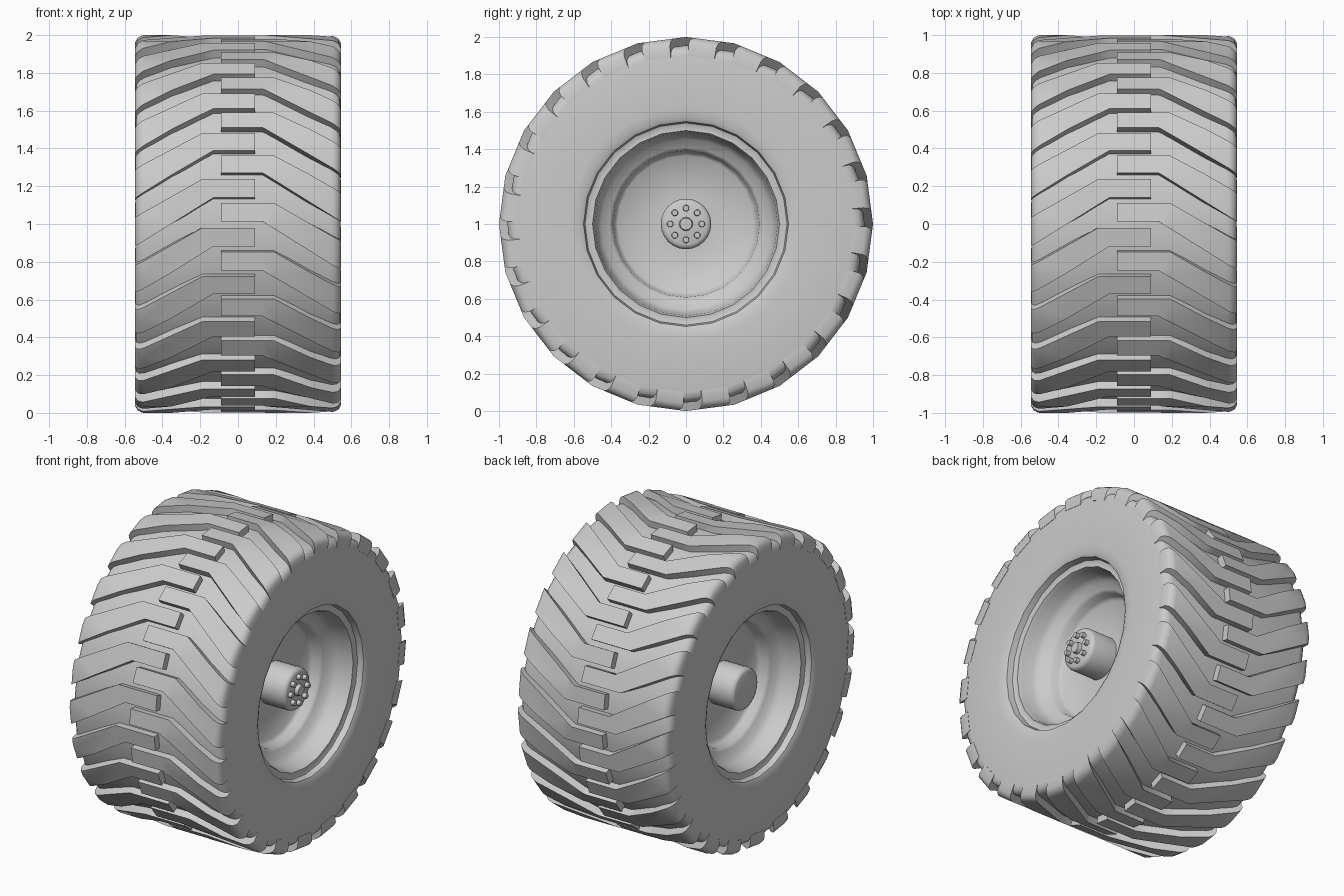
import bpy, bmesh
from math import sin, cos, radians, pi

old = bpy.data.objects.get("Cube")
if old:
    bpy.data.objects.remove(old, do_unlink=True)

SEGMENTS = 24
PITCH = 360 / SEGMENTS
HALF = PITCH / 2

grey = bpy.data.materials.new("plain_grey")
grey.use_nodes = True
grey.diffuse_color = (0.6, 0.6, 0.6, 1)
grey.node_tree.nodes["Principled BSDF"].inputs["Base Color"].default_value = (0.6, 0.6, 0.6, 1)


def finish(name, bm, angle=35):
    bmesh.ops.recalc_face_normals(bm, faces=bm.faces)
    mesh = bpy.data.meshes.new(name)
    bm.to_mesh(mesh)
    bm.free()
    mesh.materials.append(grey)
    obj = bpy.data.objects.new(name, mesh)
    bpy.context.collection.objects.link(obj)
    bpy.ops.object.select_all(action="DESELECT")
    obj.select_set(True)
    bpy.context.view_layer.objects.active = obj
    bpy.ops.object.shade_smooth_by_angle(angle=radians(angle))
    return obj


def polar(x, r, deg):
    """Point on the wheel: angle rises from the front towards the top."""
    return (x, -r * cos(radians(deg)), 1 + r * sin(radians(deg)))


def lathe(name, profile, angle=35):
    """Spin an (x, radius) profile about the axle."""
    bm = bmesh.new()
    rings = [[bm.verts.new(polar(x, r, i * PITCH)) for i in range(SEGMENTS)]
             for x, r in profile]
    for a, b in zip(rings, rings[1:]):
        for i in range(SEGMENTS):
            j = (i + 1) % SEGMENTS
            bm.faces.new((a[i], a[j], b[j], b[i]))
    bmesh.ops.remove_doubles(bm, verts=bm.verts, dist=1e-5)
    return finish(name, bm, angle)


# Tyre carcass, mirrored about the middle
half_tyre = [(0.49, 0.955), (0.52, 0.947), (0.537, 0.93), (0.543, 0.9),
             (0.543, 0.62), (0.539, 0.57), (0.528, 0.548), (0.49, 0.54)]
lathe("tyre", [(-x, r) for x, r in reversed(half_tyre)] + half_tyre)

# Dished rim and hub on each side
rim = [(0.49, 0.542), (0.482, 0.52), (0.485, 0.5), (0.46, 0.49), (0.39, 0.48),
       (0.35, 0.455), (0.33, 0.41), (0.315, 0.392), (0.27, 0.385), (0.25, 0.365),
       (0.25, 0.135)]
hub = [(0.24, 0.135), (0.41, 0.135), (0.428, 0.128), (0.435, 0.112), (0.435, 0)]
for side, word in ((1, "left"), (-1, "right")):
    lathe(word + "_rim", [(side * x, r) for x, r in rim], 50)
    lathe(word + "_hub", [(side * x, r) for x, r in hub], 50)

# Bolts and centre boss on the left hub
bm = bmesh.new()


def stud(r, deg, radius, height):
    made = bmesh.ops.create_cone(bm, cap_ends=True, segments=12, radius1=radius,
                                 radius2=radius * 0.85, depth=height)["verts"]
    px, py, pz = polar(0.43 + height / 2, r, deg)
    for v in made:
        x, y, z = v.co
        v.co = (px + z, py + x, pz + y)


for k in range(8):
    stud(0.085, k * 45, 0.018, 0.03)
stud(0, 0, 0.038, 0.03)
finish("hub_bolts", bm)


# Tread lugs: drawn flat as (x, angle, height), cut at each facet, then wrapped
def top_radius(x):
    if x > 0.54:
        return 0.962
    if x > 0.525:
        return 0.985
    return 0.995 if x > 0.505 else 1.0


def tread(name, side, phase):
    outline = [(-0.09, 0), (0.13, 0), (0.545, -PITCH), (0.545, -6),
               (0.19, 5.7), (-0.09, 5.7)]
    whole = bmesh.new()
    for k in range(SEGMENTS):
        start = phase + k * PITCH
        low = [whole.verts.new((x, u + start, 0)) for x, u in outline]
        high = [whole.verts.new((x, u + start, 1)) for x, u in outline]
        whole.faces.new(low)
        whole.faces.new(high)
        for i in range(len(low)):
            j = (i + 1) % len(low)
            whole.faces.new((low[i], low[j], high[j], high[i]))
    cuts = [((x, 0, 0), (1, 0, 0)) for x in (0.13, 0.19, 0.5, 0.515, 0.532)]
    cuts += [((0, k * PITCH, 0), (0, 1, 0)) for k in range(-2, SEGMENTS + 2)]
    for point, normal in cuts:
        bmesh.ops.bisect_plane(whole, geom=whole.verts[:] + whole.edges[:] + whole.faces[:],
                               plane_co=point, plane_no=normal, dist=1e-4)
    for v in whole.verts:
        x, u, h = v.co
        r = top_radius(x) if h > 0.5 else 0.9
        r *= cos(radians(HALF)) / cos(radians(u % PITCH - HALF))
        v.co = polar(side * x, r, u)
    return finish(name, whole)


tread("left_tread_lugs", 1, 0.75)
tread("right_tread_lugs", -1, 8.1)
